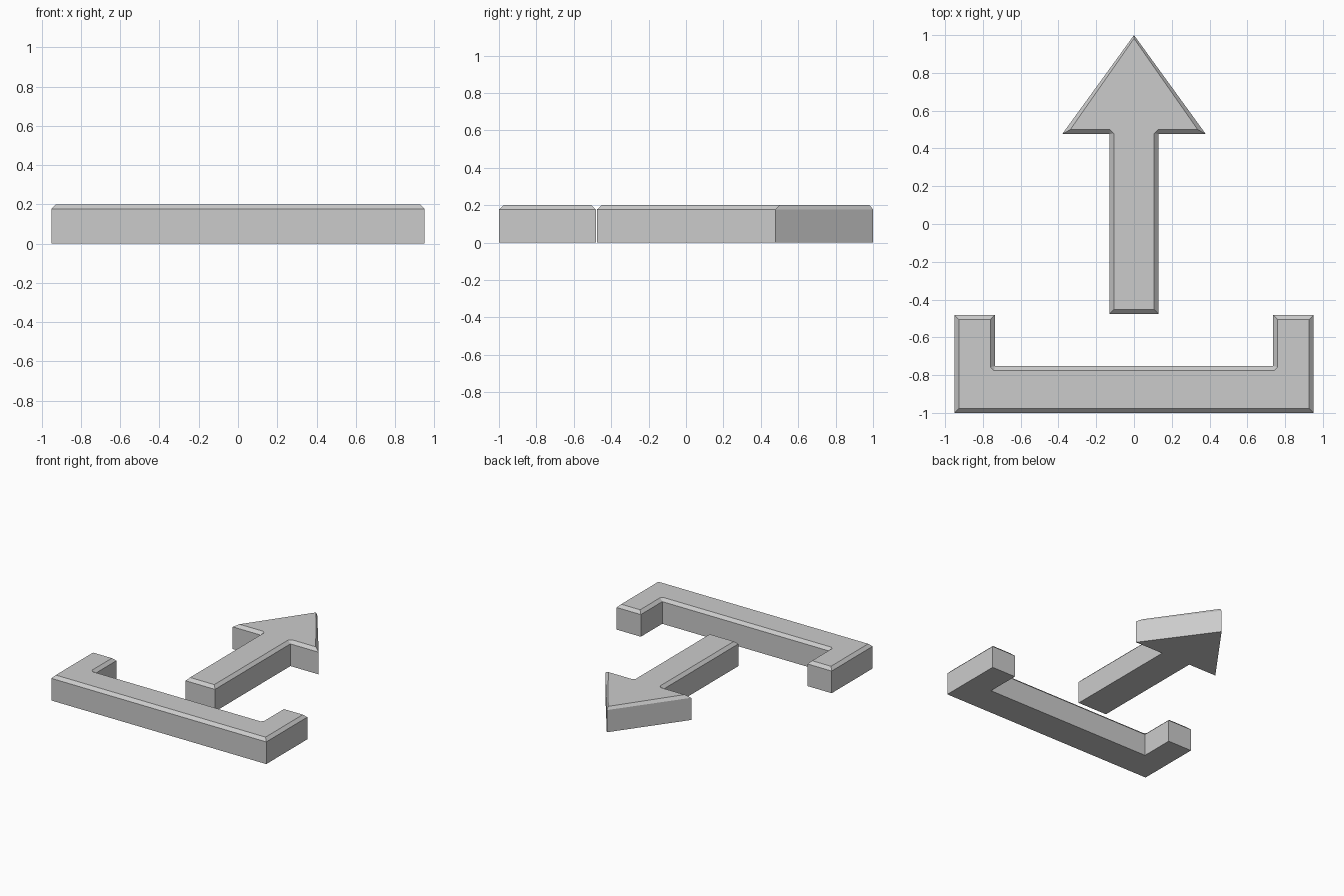
import bpy, bmesh

if "Cube" in bpy.data.objects:
    bpy.data.objects.remove(bpy.data.objects["Cube"])

BEVEL_Z, TOP_Z = 0.177, 0.2


def full(half):
    # Complete a right-hand half outline by mirroring it across x = 0
    return half + [(-x, y) for x, y in reversed(half) if x > 0]


def chamfered_plate(name, outer, inner):
    # Straight walls from the outer outline, then a sloped rim to the inner one
    bm = bmesh.new()
    outer, inner = full(outer), full(inner)
    levels = [(outer, 0.0), (outer, BEVEL_Z), (inner, TOP_Z)]
    rings = [[bm.verts.new((x, y, z)) for x, y in pts] for pts, z in levels]
    n = len(outer)
    for low, high in zip(rings, rings[1:]):
        for i in range(n):
            j = (i + 1) % n
            bm.faces.new((low[i], low[j], high[j], high[i]))
    bm.faces.new(rings[0][::-1])
    bm.faces.new(rings[-1])
    # Merge the doubled outer points at the concave corners
    bmesh.ops.remove_doubles(bm, verts=bm.verts, dist=0.0005)
    bmesh.ops.recalc_face_normals(bm, faces=bm.faces)
    mesh = bpy.data.meshes.new(name)
    bm.to_mesh(mesh)
    bm.free()
    obj = bpy.data.objects.new(name, mesh)
    bpy.context.collection.objects.link(obj)
    return obj


# Arrow: shaft and triangular head
chamfered_plate(
    "arrow",
    [(0.13, -0.476), (0.13, 0.476), (0.13, 0.476), (0.38, 0.476), (0, 1)],
    [(0.107, -0.452), (0.107, 0.48), (0.127, 0.5), (0.337, 0.5), (0, 0.982)],
)

# Tray: wide bar with two upturned ends
chamfered_plate(
    "tray",
    [(0.95, -1), (0.95, -0.482), (0.737, -0.482), (0.737, -0.753), (0.737, -0.753)],
    [(0.927, -0.976), (0.927, -0.506), (0.76, -0.506), (0.76, -0.757), (0.741, -0.776)],
)
